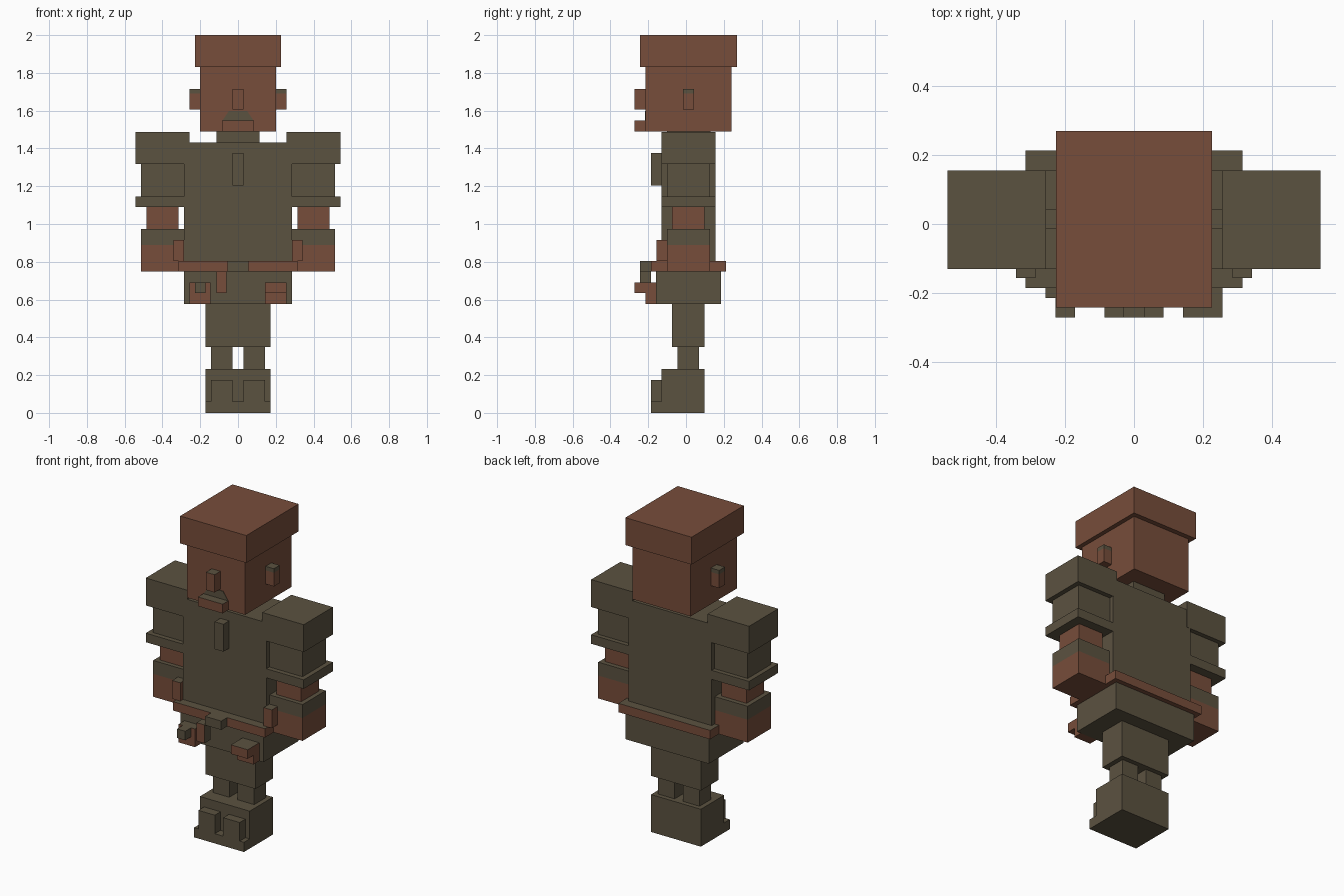
import bpy, bmesh


def material(name, rgb):
    m = bpy.data.materials.new(name)
    m.diffuse_color = (*rgb, 1)
    return m


OLIVE = material("olive cloth", (0.105, 0.084, 0.051))
RED = material("red brown", (0.185, 0.075, 0.043))


def box(name, x, y, z, mat=OLIVE, split=None):
    """Box from ranges; faces above the split height become olive."""
    bm = bmesh.new()
    bmesh.ops.create_cube(bm, size=1)
    for v in bm.verts:
        v.co = [r[0] if c < 0 else r[1] for c, r in zip(v.co, (x, y, z))]
    if split is not None:
        if split < z[1]:
            bmesh.ops.bisect_plane(bm, geom=bm.verts[:] + bm.edges[:] + bm.faces[:],
                                   plane_co=(0, 0, split), plane_no=(0, 0, 1))
        for f in bm.faces:
            if f.calc_center_median().z > split - 0.001:
                f.material_index = 1
    bmesh.ops.recalc_face_normals(bm, faces=bm.faces)
    me = bpy.data.meshes.new(name)
    bm.to_mesh(me)
    bm.free()
    me.materials.append(mat)
    me.materials.append(OLIVE)
    ob = bpy.data.objects.new(name, me)
    bpy.context.collection.objects.link(ob)
    return ob


def pair(name, x, y, z, mat=OLIVE, split=None):
    """The same box on both sides of the body."""
    box(name + "_right", x, y, z, mat, split)
    box(name + "_left", (-x[1], -x[0]), y, z, mat, split)


# head and cap
box("head", (-0.2, 0.2), (-0.215, 0.24), (1.49, 1.83), RED)
box("cap", (-0.227, 0.227), (-0.243, 0.27), (1.83, 2.0), RED)
pair("ear", (0.2, 0.257), (-0.015, 0.042), (1.605, 1.715), RED, 1.69)
box("nose", (-0.03, 0.03), (-0.272, -0.215), (1.605, 1.715), RED, 1.715)
box("mouth", (-0.085, 0.085), (-0.272, -0.215), (1.49, 1.547), RED, 1.547)

# upper lip patch, narrowing upward
lip = box("upper_lip", (-0.083, 0.083), (-0.218, -0.215), (1.547, 1.597))
for v in lip.data.vertices:
    if v.co.z > 1.57:
        v.co.x *= 0.6

# torso
box("neck", (-0.113, 0.113), (-0.1, 0.13), (1.43, 1.49))
box("torso", (-0.285, 0.285), (-0.13, 0.155), (0.8, 1.432))
box("chest_pendant", (-0.03, 0.03), (-0.186, -0.13), (1.205, 1.375))

# arms
pair("shoulder", (0.257, 0.542), (-0.13, 0.156), (1.318, 1.488))
pair("upper_arm", (0.283, 0.513), (-0.1, 0.128), (1.146, 1.318))
pair("sleeve_cuff", (0.285, 0.542), (-0.13, 0.156), (1.09, 1.146))
pair("forearm", (0.314, 0.485), (-0.073, 0.099), (0.973, 1.09), RED)
pair("hand", (0.287, 0.513), (-0.1, 0.128), (0.748, 0.973), RED, 0.89)
pair("thumb", (0.286, 0.342), (-0.157, -0.1), (0.803, 0.916), RED, 0.916)

# belt, pelvis and hanging gear
box("belt", (-0.315, 0.315), (-0.186, 0.213), (0.748, 0.803), RED, 0.803)
box("buckle", (-0.055, 0.055), (-0.243, -0.186), (0.748, 0.803))
box("pelvis", (-0.285, 0.285), (-0.158, 0.184), (0.577, 0.748))
strap = box("hanging_strap", (-0.115, -0.06), (-0.243, -0.186), (0.634, 0.748), RED)
for f in strap.data.polygons:
    if f.normal.x > 0.5 or f.normal.z > 0.5:
        f.material_index = 1
box("left_pouch", (-0.257, -0.145), (-0.215, -0.158), (0.577, 0.69), RED, 0.69)
box("pouch_clasp", (-0.228, -0.172), (-0.272, -0.215), (0.634, 0.69))
box("right_pouch", (0.142, 0.257), (-0.215, -0.158), (0.577, 0.634), RED)
box("right_pouch_flap", (0.142, 0.257), (-0.272, -0.158), (0.634, 0.69), RED, 0.69)

# legs and boots
box("thighs", (-0.171, 0.171), (-0.073, 0.099), (0.348, 0.577))
pair("ankle", (0.029, 0.142), (-0.044, 0.07), (0.232, 0.348))
box("boots", (-0.171, 0.171), (-0.13, 0.099), (0, 0.232))
box("boot_sole", (-0.171, 0.171), (-0.186, -0.13), (0, 0.06))
pair("boot_toe", (0.029, 0.142), (-0.186, -0.13), (0.06, 0.175))
